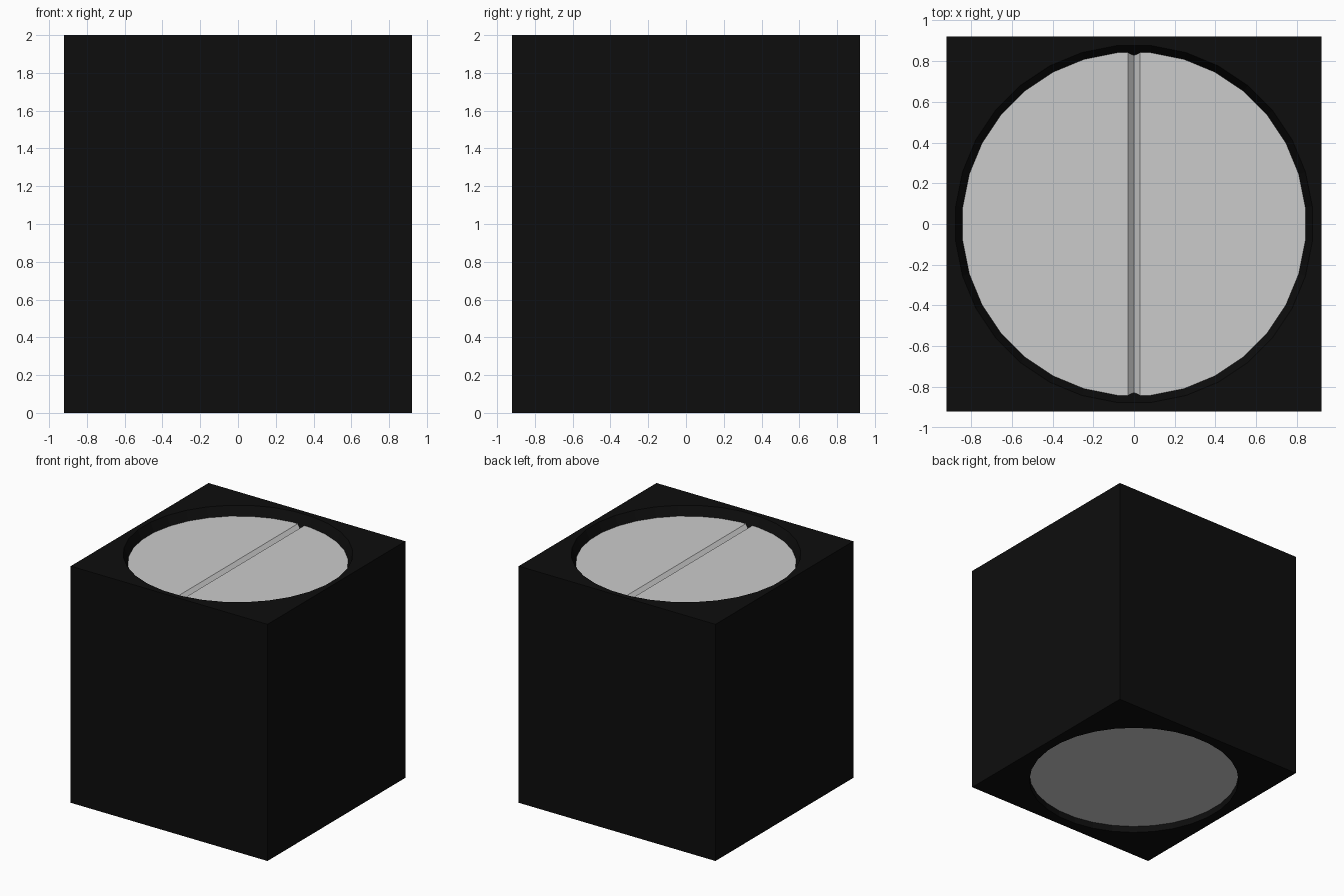
import bpy, bmesh, math
from mathutils import Matrix

if "Cube" in bpy.data.objects:
    bpy.data.objects.remove(bpy.data.objects["Cube"])

SIDES = 32
HALF = 0.92      # half width of the housing
HEIGHT = 2.0


def finish(name, bm):
    bmesh.ops.recalc_face_normals(bm, faces=bm.faces)
    mesh = bpy.data.meshes.new(name)
    bm.to_mesh(mesh)
    bm.free()
    obj = bpy.data.objects.new(name, mesh)
    bpy.context.collection.objects.link(obj)
    return obj


def drum(name, r_low, r_high, z_low, z_high):
    """Low-poly round part with flat sides facing the axes."""
    bm = bmesh.new()
    turn = Matrix.Rotation(math.pi / SIDES, 4, 'Z')
    place = Matrix.Translation((0, 0, (z_low + z_high) / 2))
    bmesh.ops.create_cone(bm, cap_ends=True, segments=SIDES, radius1=r_low,
                          radius2=r_high, depth=z_high - z_low,
                          matrix=place @ turn)
    return finish(name, bm)


def cut(target, cutter):
    """Subtract the cutter and throw it away."""
    cutter.hide_render = True
    mod = target.modifiers.new("cut", 'BOOLEAN')
    mod.operation = 'DIFFERENCE'
    mod.solver = 'EXACT'
    mod.object = cutter
    bpy.context.view_layer.objects.active = target
    bpy.ops.object.modifier_apply(modifier=mod.name)
    bpy.data.objects.remove(cutter, do_unlink=True)


# Black housing with a flared recess on top and a straight one below
bm = bmesh.new()
bmesh.ops.create_cube(bm, size=1, matrix=Matrix.Translation((0, 0, HEIGHT / 2))
                      @ Matrix.Diagonal((2 * HALF, 2 * HALF, HEIGHT, 1)))
housing = finish("housing", bm)
cut(housing, drum("top_recess_cutter", 0.825, 0.903, 1.88, 2.05))
cut(housing, drum("bottom_recess_cutter", 0.838, 0.838, -0.05, 0.09))

black = bpy.data.materials.new("black")
black.diffuse_color = (0.004, 0.004, 0.004, 1)
black.use_nodes = True
black.node_tree.nodes["Principled BSDF"].inputs["Base Color"].default_value = black.diffuse_color
housing.data.materials.append(black)

# Grey discs, their rims sunk into the recess walls
top_disc = drum("top_disc", 0.87, 0.87, 1.86, 1.924)
drum("bottom_disc", 0.86, 0.86, 0.055, 0.11)

# V groove across the top disc
bm = bmesh.new()
profile = [(0, 1.894), (0.06, 1.954), (-0.06, 1.954)]
face = bm.faces.new([bm.verts.new((x, -1, z)) for x, z in profile])
swept = bmesh.ops.extrude_face_region(bm, geom=[face])
bmesh.ops.translate(bm, vec=(0, 2, 0), verts=[
    v for v in swept["geom"] if isinstance(v, bmesh.types.BMVert)])
cut(top_disc, finish("groove_cutter", bm))
